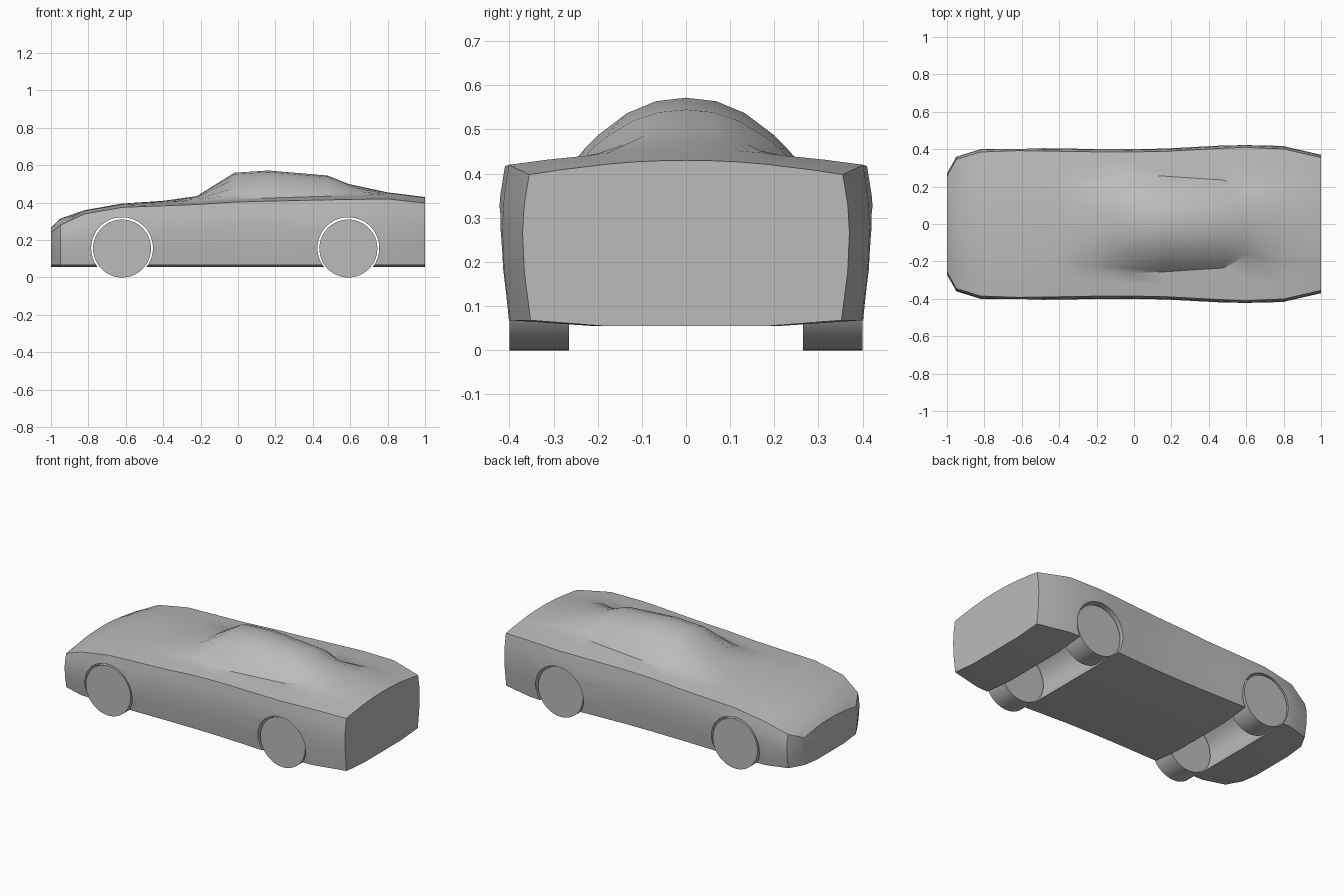
import bpy, bmesh, math

old = bpy.data.objects.get("Cube")
if old:
    bpy.data.objects.remove(old, do_unlink=True)

paint = bpy.data.materials.new("plain_grey")
paint.use_nodes = True
GREY = (0.5, 0.5, 0.5, 1)
paint.diffuse_color = GREY
paint.node_tree.nodes["Principled BSDF"].inputs["Base Color"].default_value = GREY

# Body stations: x, half width, shoulder height, centre height, cabin half width
STATIONS = [
    (-1.0, .27, .24, .265, .17),
    (-.95, .36, .28, .315, .23),
    (-.82, .40, .34, .36, .25),
    (-.62, .407, .375, .395, .25),
    (-.4, .404, .383, .41, .25),
    (-.22, .401, .39, .435, .25),
    (-.02, .40, .403, .56, .262),
    (.16, .403, .408, .572, .256),
    (.48, .42, .415, .545, .235),
    (.59, .425, .417, .50, .18),
    (.8, .416, .42, .455, .23),
    (1.0, .37, .398, .43, .22),
]
FLOOR, SILL = .055, .068
AXLES, AXLE_Z = (-.62, .59), .16


def half_section(width, shoulder, peak, cabin):
    """Points (y, z) from the bottom centre round one side to the top centre."""
    pts = [(0, FLOOR), (width * .5, FLOOR)]
    # bulging side
    for v, inset in ((0, .018), (.33, .004), (.6, 0), (.8, .004), (1, .015)):
        pts.append((width - inset, SILL + v * (shoulder - SILL)))
    # gently crowned deck, then the rounded cabin or bonnet
    edge = width - .015
    crown = min(.03, peak - shoulder)
    deck = [(edge + cabin) / 2, cabin]
    pts += [(y, shoulder + crown * (1 - (y / edge) ** 2)) for y in deck]
    base = pts[-1][1]
    for u in (.9, .78, .52, .27, 0):
        pts.append((cabin * u, base + (peak - base) * (1 - u ** 2.2)))
    return pts


def finish(obj):
    obj.data.materials.clear()
    obj.data.materials.append(paint)
    bpy.ops.object.select_all(action='DESELECT')
    obj.select_set(True)
    bpy.context.view_layer.objects.active = obj
    bpy.ops.object.shade_smooth_by_angle(angle=math.radians(30))


def cylinder(name, x, y, z, radius, depth):
    bpy.ops.mesh.primitive_cylinder_add(
        vertices=64, radius=radius, depth=depth,
        location=(x, y, z), rotation=(math.pi / 2, 0, 0))
    obj = bpy.context.object
    obj.name = name
    return obj


# Body shell lofted through the stations
bm = bmesh.new()
rings = []
for x, *shape in STATIONS:
    half = half_section(*shape)
    loop = half + [(-y, z) for y, z in half[-2:0:-1]]
    rings.append([bm.verts.new((x, y, z)) for y, z in loop])
for a, b in zip(rings, rings[1:]):
    for i in range(len(a)):
        j = (i + 1) % len(a)
        bm.faces.new((a[i], a[j], b[j], b[i]))
bm.faces.new(rings[0])
bm.faces.new(rings[-1])
bmesh.ops.recalc_face_normals(bm, faces=bm.faces)
mesh = bpy.data.meshes.new("car_body")
bm.to_mesh(mesh)
bm.free()
body = bpy.data.objects.new("car_body", mesh)
bpy.context.collection.objects.link(body)

# Wheel tunnels cut right through the body
for x in AXLES:
    cutter = cylinder("wheel_arch_cutter", x, 0, AXLE_Z - .003, .165, 1.2)
    cutter.hide_render = True
    bpy.context.view_layer.objects.active = body
    cut = body.modifiers.new("wheel_arch", 'BOOLEAN')
    cut.operation = 'DIFFERENCE'
    cut.solver = 'EXACT'
    cut.object = cutter
    bpy.ops.object.modifier_apply(modifier=cut.name)
    bpy.data.objects.remove(cutter, do_unlink=True)
finish(body)

# Four plain disc wheels
for end, x in zip(("front", "rear"), AXLES):
    for side, s in (("left", -1), ("right", 1)):
        finish(cylinder(f"{end}_{side}_wheel", x, s * .332, .155, .155, .135))
